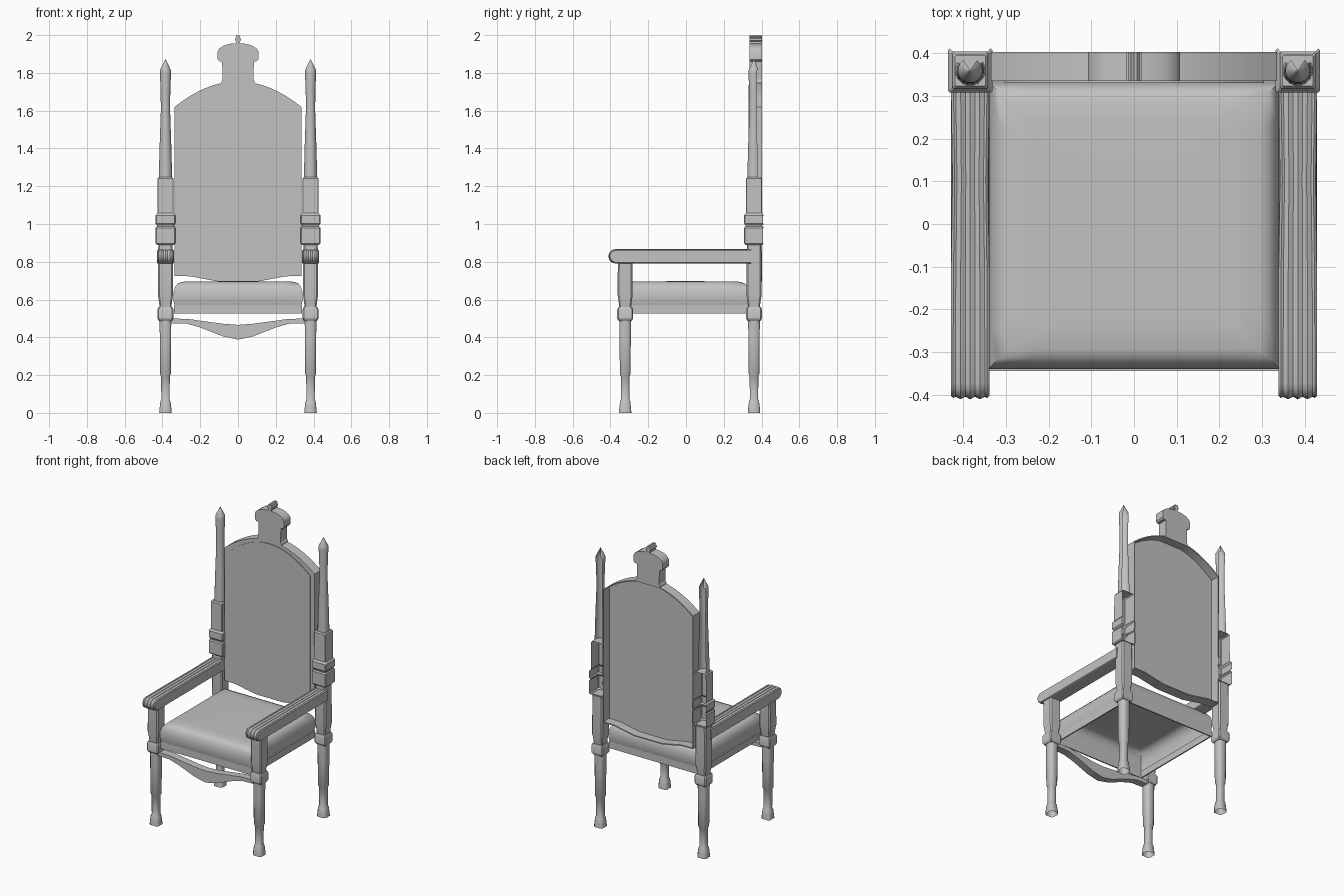
import bpy, bmesh, math

cube = bpy.data.objects.get("Cube")
if cube:
    bpy.data.objects.remove(cube, do_unlink=True)

GREY = (0.54, 0.54, 0.54, 1.0)
mat = bpy.data.materials.new("plain grey")
mat.use_nodes = True
mat.diffuse_color = GREY
mat.node_tree.nodes["Principled BSDF"].inputs["Base Color"].default_value = GREY

LEG_X, FRONT_Y, BACK_Y = 0.384, -0.322, 0.36


def loft(name, rings, caps=(True, True), loop=False, angle=30, open_back=False):
    """Skin a list of closed rings of points."""
    bm = bmesh.new()
    vs = [[bm.verts.new(p) for p in ring] for ring in rings]
    n = len(vs[0])
    pairs = list(zip(vs, vs[1:])) + ([(vs[-1], vs[0])] if loop else [])
    for a, b in pairs:
        for i in range(n):
            j = (i + 1) % n
            bm.faces.new((a[i], a[j], b[j], b[i]))
    if caps[0]:
        bm.faces.new(vs[0])
    if caps[1]:
        bm.faces.new(vs[-1])
    bmesh.ops.recalc_face_normals(bm, faces=bm.faces)
    if open_back:
        back = [f for f in bm.faces if f.normal.y > 0.7]
        bmesh.ops.delete(bm, geom=back, context="FACES")
    mesh = bpy.data.meshes.new(name)
    bm.to_mesh(mesh)
    bm.free()
    mesh.materials.append(mat)
    obj = bpy.data.objects.new(name, mesh)
    bpy.context.collection.objects.link(obj)
    bpy.ops.object.select_all(action="DESELECT")
    obj.select_set(True)
    bpy.context.view_layer.objects.active = obj
    bpy.ops.object.shade_smooth_by_angle(angle=math.radians(angle))


def prism(name, outline, y0, y1):
    loft(name, [[(x, y, z) for x, z in outline] for y in (y0, y1)])


def mirrored(half):
    """Complete an x/z outline from its right half."""
    return half + [(-x, z) for x, z in reversed(half) if x > 0]


def square_ring(cx, cy, z, h, chamfer):
    c = h * (1 - chamfer)
    pts = [(h, -c), (h, c), (c, h), (-c, h), (-h, c), (-h, -c), (-c, -h), (c, -h)]
    return [(cx + x, cy + y, z) for x, y in pts]


def post(name, cx, cy, levels, chamfer, **kw):
    loft(name, [square_ring(cx, cy, z, h, chamfer) for z, h in levels], **kw)


# Turned legs, collars and posts
LOWER = [(0, 0.033), (0.025, 0.031), (0.06, 0.027), (0.072, 0.022), (0.195, 0.023),
         (0.205, 0.028), (0.4, 0.03), (0.5, 0.031)]
COLLAR = [(0.487, 0.034), (0.5, 0.042), (0.548, 0.042), (0.56, 0.036)]
UPPER = [(0.555, 0.031), (0.585, 0.034), (0.625, 0.04), (0.8, 0.039)]
BLOCKS = [(0.89, 0.045), (0.897, 0.052), (0.98, 0.052), (0.987, 0.046),
          (0.994, 0.046), (1.002, 0.052), (1.046, 0.052), (1.058, 0.043),
          (1.24, 0.042), (1.248, 0.036)]
SPIRE = [(1.245, 0.036), (1.4, 0.032), (1.6, 0.025), (1.7, 0.026),
         (1.8, 0.03), (1.815, 0.029), (1.85, 0.012), (1.872, 0.001)]

for side, sx in (("left", 1), ("right", -1)):
    x = sx * LEG_X
    for end, y in (("front", FRONT_Y), ("back", BACK_Y)):
        tag = f"{end}_{side}"
        top = UPPER if end == "front" else UPPER + [(0.895, 0.038)]
        post(f"lower_leg_{tag}", x, y, LOWER, 0.35, caps=(False, True), angle=50)
        post(f"leg_collar_{tag}", x, y, COLLAR, 0.15)
        post(f"upper_leg_{tag}", x, y, top, 0.2)
    post(f"post_blocks_{side}", x, BACK_Y, BLOCKS, 0.08, open_back=True)
    sides = 16
    spire = [[(x + r * math.cos(math.tau * (i + 0.5) / sides),
               BACK_Y + r * math.sin(math.tau * (i + 0.5) / sides), z)
              for i in range(sides)] for z, r in SPIRE]
    loft(f"post_spire_{side}", spire, open_back=True)


# Fluted armrests with a rounded nose
def armrest(name, cx):
    R, zc, y_nose, y_back = 0.038, 0.829, -0.373, 0.345
    path = [(y_back - (y_back - y_nose) * i / 6, zc + R, 0, 1) for i in range(6)]
    for i in range(9):
        a = math.pi / 2 + math.pi * i / 8
        path.append((y_nose + R * math.cos(a), zc + R * math.sin(a),
                     math.cos(a), math.sin(a)))
    path += [(y_nose + 0.05, zc - R, 0, -1), (y_back, zc - R, 0, -1)]
    rings = []
    for k in range(17):
        u = k / 8 - 1
        edge = 0.008 if abs(u) == 1 else 0
        groove = 0.006 * (0.5 - 0.5 * math.cos(math.tau * k / 4)) + edge
        ring = []
        for y, z, ny, nz in path:
            d = edge * 0.5 if nz < -0.95 else groove
            half = 0.0455 - 0.004 * math.exp(-((y - 0.1) / 0.15) ** 2)
            ring.append((cx + u * half, y - ny * d, z - nz * d))
        rings.append(ring)
    loft(name, rings, angle=40)


armrest("armrest_left", LEG_X)
armrest("armrest_right", -LEG_X)


# Seat: hollow frame and pillow cushion, open underneath
def seat_ring(inset, z, n=8):
    hx, hy, cy = 0.342 - inset, 0.337 - inset, -0.003
    corners = [(hx, -hy), (hx, hy), (-hx, hy), (-hx, -hy)]
    ring = []
    for (ax, ay), (bx, by) in zip(corners, corners[1:] + corners[:1]):
        for i in range(n):
            t = i / n
            ring.append((ax + (bx - ax) * t, cy + ay + (by - ay) * t, z))
    return ring


loft("seat_frame", [seat_ring(d, z) for d, z in
     ((0.01, 0.57), (0.01, 0.525), (0.002, 0.525), (0.002, 0.572))],
     caps=(False, False))
loft("seat_cushion", [seat_ring(d, z) for d, z in
     ((0.006, 0.57), (0, 0.595), (0, 0.635), (0.008, 0.665), (0.024, 0.686),
      (0.045, 0.694), (0.1, 0.696), (0.25, 0.697))], caps=(False, True), angle=60)

# Front apron
prism("front_apron", mirrored([(0, 0.466), (0.08, 0.472), (0.2, 0.488), (0.26, 0.497),
      (0.36, 0.5), (0.36, 0.475), (0.27, 0.472), (0.2, 0.452), (0.08, 0.405),
      (0, 0.388)]), -0.345, -0.295)


# Arched backrest: thin-walled tray open to the rear, with a raised front panel
def back_outline(w, top, bottom):
    half = [(w * i / 12, top - 0.135 * (i / 12) ** 2) for i in range(13)]
    wave = [(1, 0.03), (0.75, 0.028), (0.55, 0.015), (0.3, 0), (0, 0)]
    half += [(w * t, bottom + dz) for t, dz in wave]
    return mirrored(half)


FRAME_FRONT, FRAME_BACK = 0.335, 0.403
outer = back_outline(0.335, 1.755, 0.695)
inner = back_outline(0.33, 1.749, 0.702)
loft("back_frame", [[(x, y, z) for x, z in outline] for outline, y in
     ((outer, FRAME_FRONT), (outer, FRAME_BACK), (inner, FRAME_BACK),
      (inner, FRAME_FRONT + 0.008))])
prism("back_panel", back_outline(0.305, 1.735, 0.71), 0.33, 0.336)

# Crest and its small finial
prism("crest", mirrored([(0, 1.957), (0.04, 1.954), (0.075, 1.945), (0.1, 1.928),
      (0.108, 1.912), (0.108, 1.872), (0.1, 1.862), (0.084, 1.86),
      (0.082, 1.765), (0.088, 1.755), (0.088, 1.74), (0, 1.74)]), FRAME_FRONT, FRAME_BACK)
prism("crest_finial", mirrored([(0, 1.996), (0.007, 2.0), (0.013, 1.992), (0.009, 1.986),
      (0.017, 1.982), (0.017, 1.972), (0.009, 1.967), (0.011, 1.95), (0, 1.95)]),
      FRAME_FRONT, FRAME_BACK)
